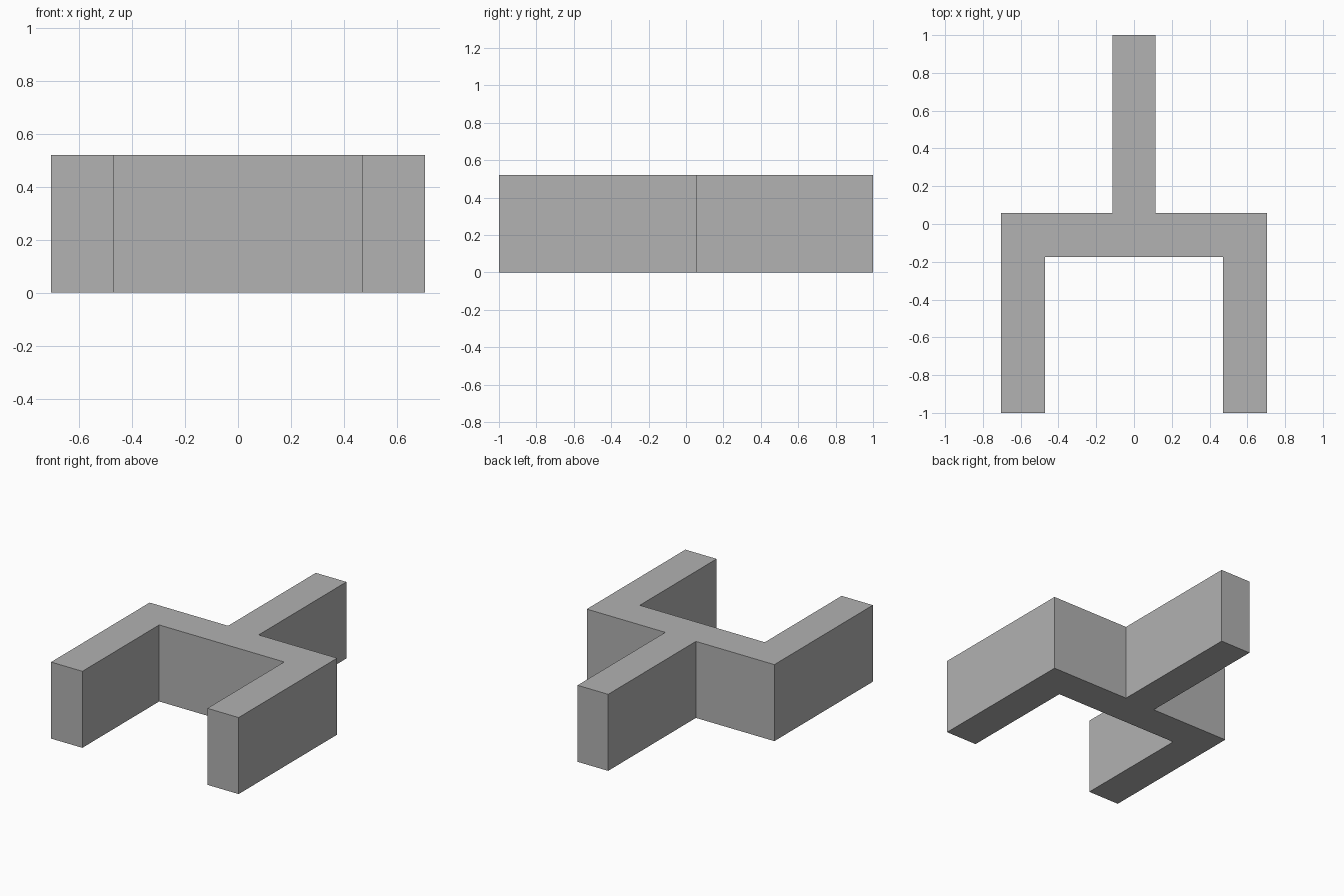
import bpy
import bmesh

default_cube = bpy.data.objects.get("Cube")
if default_cube:
    bpy.data.objects.remove(default_cube, do_unlink=True)

HEIGHT = 0.52
STEM = 0.115            # half width of the rear stem
INNER, OUTER = 0.47, 0.705
BACK, FRONT = 0.058, -0.175   # crossbar edges

# Single matte grey
grey = bpy.data.materials.new("plain_grey")
grey.use_nodes = True
colour = (0.445, 0.445, 0.445, 1)
grey.diffuse_color = colour
grey.node_tree.nodes["Principled BSDF"].inputs["Base Color"].default_value = colour

# Half outline of the fork, from the stem tip round to the crotch
half = [(STEM, 1), (STEM, BACK), (OUTER, BACK), (OUTER, -1), (INNER, -1), (INNER, FRONT)]
outline = half + [(-x, y) for x, y in reversed(half)]

# Extrude the mirrored outline into a solid block
bm = bmesh.new()
base = bm.faces.new([bm.verts.new((x, y, 0)) for x, y in outline])
result = bmesh.ops.extrude_face_region(bm, geom=[base], use_keep_orig=True)
top = [v for v in result["geom"] if isinstance(v, bmesh.types.BMVert)]
bmesh.ops.translate(bm, verts=top, vec=(0, 0, HEIGHT))
bmesh.ops.recalc_face_normals(bm, faces=bm.faces)

mesh = bpy.data.meshes.new("forked_block")
bm.to_mesh(mesh)
bm.free()
mesh.materials.append(grey)
block = bpy.data.objects.new("forked_block", mesh)
bpy.context.collection.objects.link(block)
